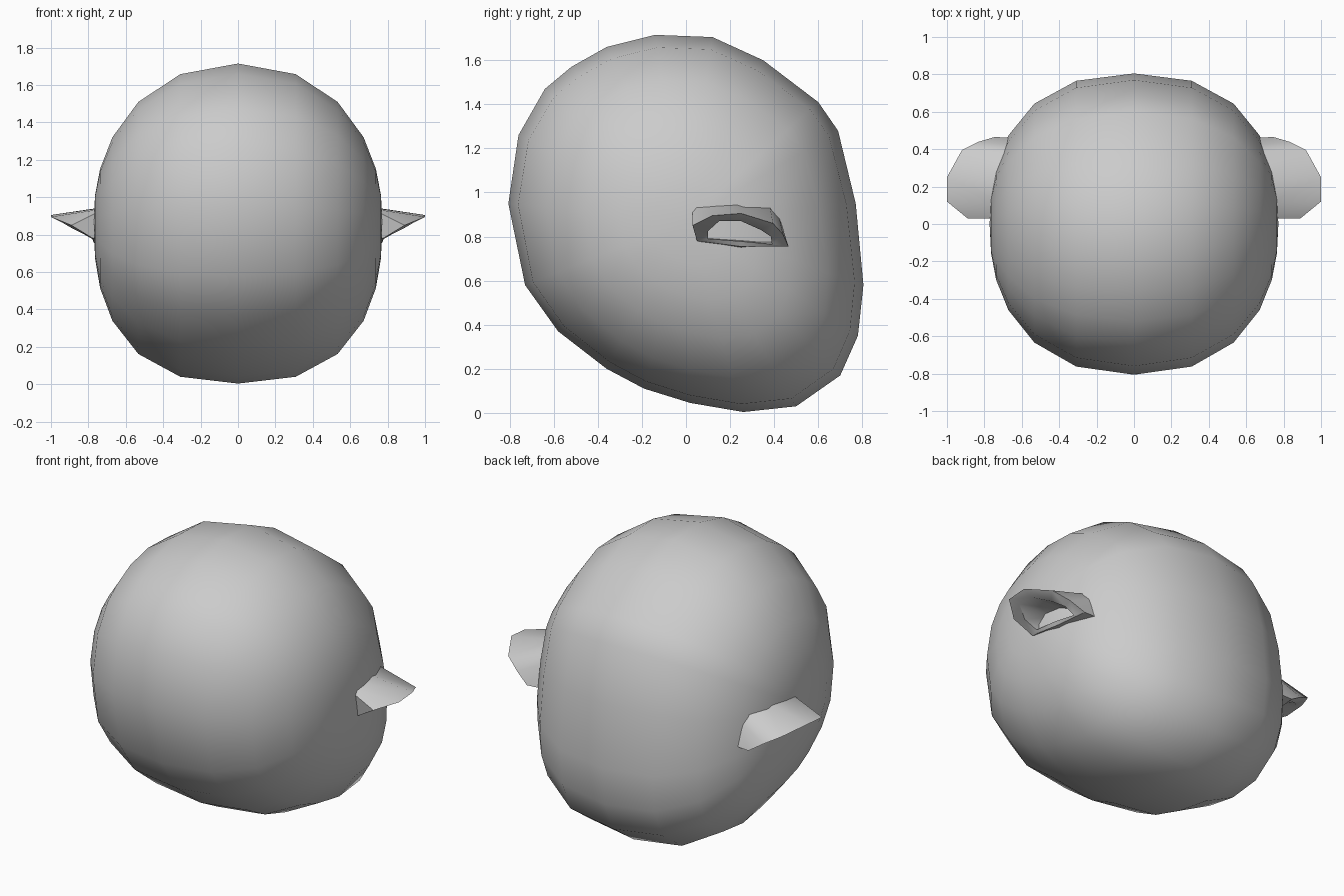
import bpy, bmesh, math
from mathutils import Vector

if "Cube" in bpy.data.objects:
    bpy.data.objects.remove(bpy.data.objects["Cube"])

grey = bpy.data.materials.new("light_grey")
grey.diffuse_color = (0.6, 0.6, 0.6, 1)
grey.use_nodes = True
grey.node_tree.nodes["Principled BSDF"].inputs["Base Color"].default_value = grey.diffuse_color


def finish(name, bm, angle):
    """Turn a bmesh half into a smooth, mirrored object."""
    bmesh.ops.recalc_face_normals(bm, faces=bm.faces)
    mesh = bpy.data.meshes.new(name)
    bm.to_mesh(mesh)
    bm.free()
    mesh.materials.append(grey)
    ob = bpy.data.objects.new(name, mesh)
    bpy.context.collection.objects.link(ob)
    bpy.ops.object.select_all(action='DESELECT')
    ob.select_set(True)
    bpy.context.view_layer.objects.active = ob
    mirror = ob.modifiers.new("mirror", 'MIRROR')
    mirror.use_clip = True
    bpy.ops.object.modifier_apply(modifier="mirror")
    bpy.ops.object.shade_smooth_by_angle(angle=math.radians(angle))
    return ob


def bridge(bm, a, b):
    n = len(a)
    for i in range(n):
        j = (i + 1) % n
        bm.faces.new((a[i], a[j], b[j], b[i]))


# Head: midline profile (y, z), shrunk along a superellipse towards each side
profile = [(-.14, 1.715), (.12, 1.705), (.35, 1.6), (.6, 1.41), (.69, 1.28),
           (.77, .95), (.805, .58), (.78, .35), (.7, .17), (.5, .03),
           (.26, .004), (.02, .045), (-.19, .11), (-.36, .2), (-.58, .37),
           (-.73, .58), (-.806, .95), (-.76, 1.26), (-.64, 1.47),
           (-.52, 1.57), (-.36, 1.66)]
cy, cz, half_width = 0.0, 0.87, 0.772
bm = bmesh.new()
rings = []
for u in (0, .4, .69, .87, .955, .99):
    ring = []
    for y, z in profile:
        n = 2.5 - .35 * z / 1.715
        s = (1 - u ** n) ** (1 / n)
        ring.append(bm.verts.new((u * half_width, cy + s * (y - cy), cz + s * (z - cz))))
    rings.append(ring)
for a, b in zip(rings, rings[1:]):
    bridge(bm, a, b)
pole = bm.verts.new((half_width, cy, cz))
for i, v in enumerate(rings[-1]):
    bm.faces.new((v, rings[-1][(i + 1) % len(profile)], pole))
finish("head", bm, 60)

# Ears: scoop from a root on the head, out to a rim, then back into a pocket
root = [(.70, .06, .78), (.71, .03, .94), (.71, .11, .945), (.70, .23, .95),
        (.66, .38, .94), (.64, .42, .90), (.62, .46, .76), (.69, .25, .74)]
rim = [(.775, .05, .78), (.89, .03, .85), (1.0, .12, .895), (1.0, .25, .905),
       (.92, .395, .86), (.83, .44, .81), (.745, .465, .755), (.77, .25, .755)]
hole = [(.785, .10, .79), (.87, .10, .825), (.95, .15, .87), (.95, .25, .87),
        (.88, .34, .83), (.82, .385, .80), (.76, .39, .765), (.78, .25, .778)]
bm = bmesh.new()
loops = [[bm.verts.new(p) for p in pts] for pts in (root, rim, hole)]
pocket = [bm.verts.new((.70, y, z + .01)) for x, y, z in hole]
loops.append(pocket)
for a, b in zip(loops, loops[1:]):
    bridge(bm, a, b)
bm.faces.new(pocket)
finish("ears", bm, 50)
